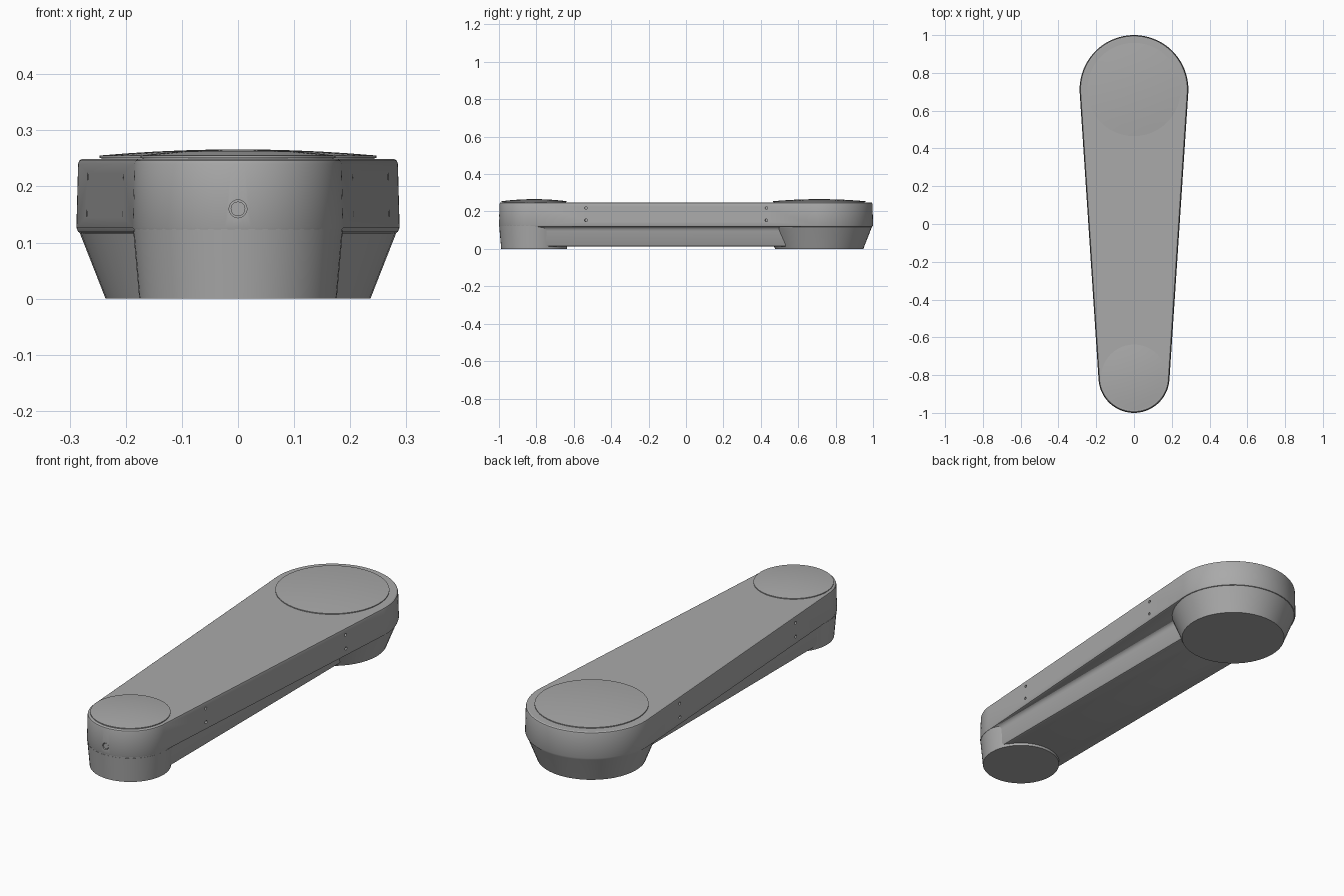
import bpy
import bmesh
import math
from mathutils import Matrix, Vector

if "Cube" in bpy.data.objects:
    bpy.data.objects.remove(bpy.data.objects["Cube"], do_unlink=True)

# Joint centres along y and the shared material
BIG_Y, SMALL_Y = 0.712, -0.812
BIG_R, SMALL_R = 0.288, 0.188
STEPS = 48

grey = bpy.data.materials.new("satin grey")
grey.use_nodes = True
colour = (0.4, 0.4, 0.4, 1.0)
grey.diffuse_color = colour
grey.node_tree.nodes["Principled BSDF"].inputs["Base Color"].default_value = colour


def finish(name, bm):
    bmesh.ops.recalc_face_normals(bm, faces=bm.faces)
    mesh = bpy.data.meshes.new(name)
    bm.to_mesh(mesh)
    bm.free()
    mesh.materials.append(grey)
    ob = bpy.data.objects.new(name, mesh)
    bpy.context.collection.objects.link(ob)
    return ob


def smooth(ob, angle=30):
    bpy.ops.object.select_all(action="DESELECT")
    ob.select_set(True)
    bpy.context.view_layer.objects.active = ob
    bpy.ops.object.shade_smooth_by_angle(angle=math.radians(angle))


def loft(name, rings):
    """Skin a stack of closed rings, each a list of points, and cap both ends."""
    bm = bmesh.new()
    loops = [[bm.verts.new(p) for p in ring] for ring in rings]
    for low, high in zip(loops, loops[1:]):
        for i in range(len(low)):
            j = (i + 1) % len(low)
            bm.faces.new((low[i], low[j], high[j], high[i]))
    bm.faces.new(loops[0])
    bm.faces.new(loops[-1])
    return finish(name, bm)


def arc(y, r, start, end, z):
    return [(r * math.cos(a), y + r * math.sin(a), z)
            for a in (start + (end - start) * i / STEPS for i in range(STEPS + 1))]


def capsule(big_r, small_r, z):
    """Outline of a belt around both joints, with true tangent sides."""
    t = -math.asin((big_r - small_r) / (BIG_Y - SMALL_Y))
    return (arc(BIG_Y, big_r, t, math.pi - t, z)
            + arc(SMALL_Y, small_r, math.pi - t, 2 * math.pi + t, z))


def turned(name, y, profile):
    return loft(name, [arc(y, r, 0, 2 * math.pi, z)[:-1] for r, z in profile])


# Tapered upper body: (inset from full outline, height)
arm_body = loft("arm_body", [capsule(BIG_R - d, SMALL_R - d, z) for d, z in (
    (0.010, 0.116), (0.003, 0.119), (0.0, 0.127), (0.003, 0.240),
    (0.005, 0.246), (0.010, 0.249))])

# Lower spine with filleted root and rounded bottom corners
spine = loft("lower_spine", [capsule(r, r, z) for r, z in (
    (0.154, 0.012), (0.162, 0.015), (0.166, 0.022), (0.172, 0.095),
    (0.175, 0.107), (0.180, 0.114), (0.187, 0.118))])

# Joint housings below the body
big_housing = turned("large_joint_housing", BIG_Y, (
    (0.236, 0.0), (0.240, 0.010), (0.282, 0.117), (0.2875, 0.130)))
small_housing = turned("small_joint_housing", SMALL_Y, (
    (0.176, 0.0), (0.1875, 0.130)))


# Domed covers on the top of each joint
def cover(name, y, r):
    dome = [(r * k, 0.255 + 0.011 * (1 - k * k)) for k in (1, 0.8, 0.6, 0.4, 0.2, 0.05)]
    return turned(name, y, [(r - 0.004, 0.245), (r - 0.004, 0.251), (r, 0.251)] + dome)


big_cover = cover("large_joint_cover", BIG_Y, 0.247)
small_cover = cover("small_joint_cover", SMALL_Y, 0.174)

# Drilled holes: four on each side and one at the front
drill = bmesh.new()
heads = bmesh.new()


def peg(bm, point, axis, r, depth):
    turn = Vector(axis).to_track_quat("Z", "Y").to_matrix().to_4x4()
    bmesh.ops.create_cone(bm, cap_ends=True, segments=20, radius1=r, radius2=r,
                          depth=depth, matrix=Matrix.Translation(point) @ turn)


slope = (BIG_R - SMALL_R) / (BIG_Y - SMALL_Y)
for side in (-1, 1):
    for y in (-0.535, 0.43):
        wall = SMALL_R + slope * (y - SMALL_Y)
        for z in (0.153, 0.218):
            peg(drill, (side * wall, y, z), (side, -slope, 0), 0.007, 0.03)
front = SMALL_Y - SMALL_R
peg(drill, (0, front, 0.16), (0, -1, 0), 0.016, 0.03)
peg(heads, (0, front + 0.012, 0.16), (0, -1, 0), 0.013, 0.016)
cutter = finish("hole_cutter", drill)
cutter.hide_render = True
front_screw = finish("front_screw", heads)

cut = arm_body.modifiers.new("holes", "BOOLEAN")
cut.operation = "DIFFERENCE"
cut.solver = "EXACT"
cut.object = cutter
bpy.context.view_layer.objects.active = arm_body
bpy.ops.object.modifier_apply(modifier=cut.name)
bpy.data.objects.remove(cutter, do_unlink=True)

for part in (arm_body, spine, big_housing, small_housing,
             big_cover, small_cover, front_screw):
    smooth(part)
